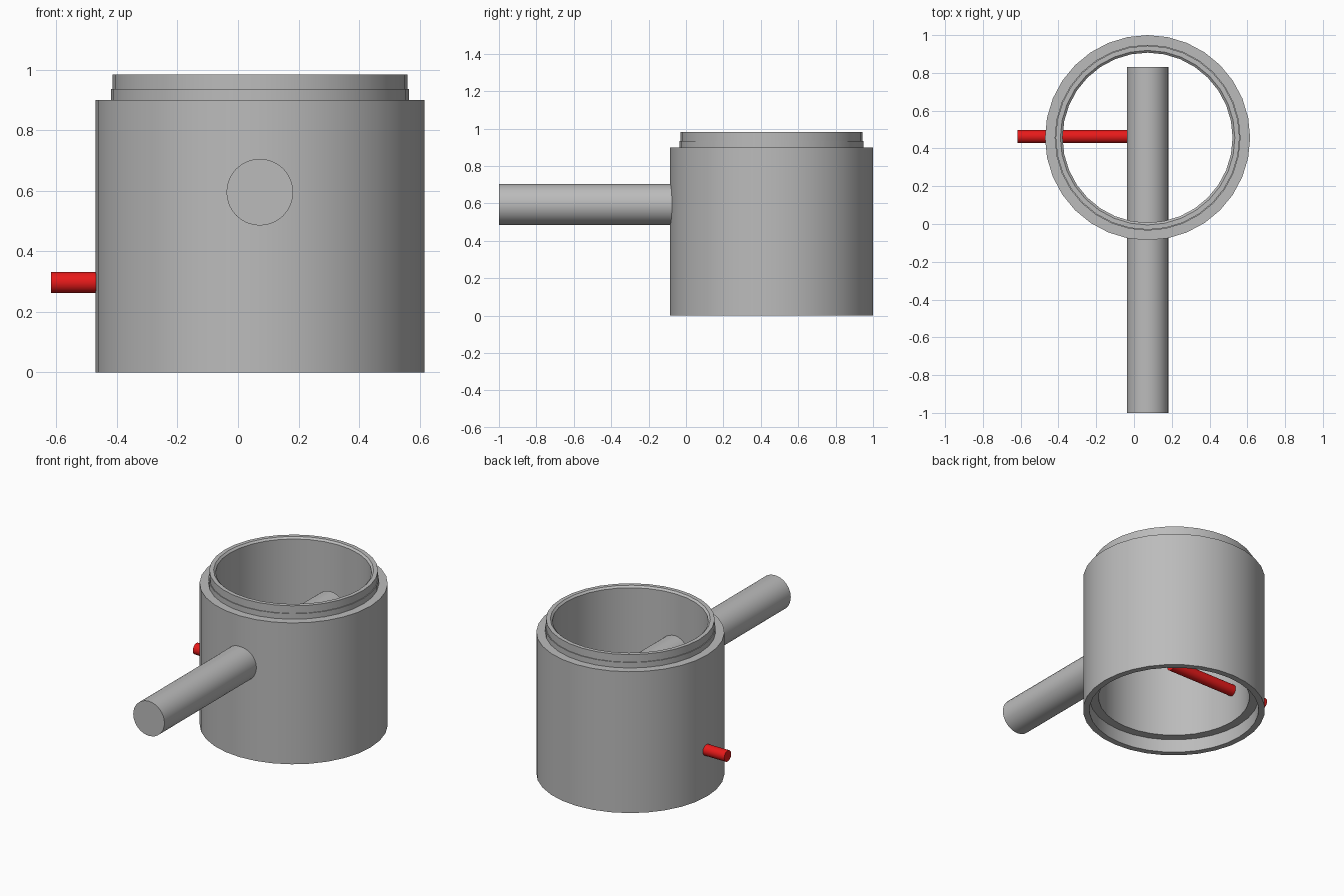
import bpy, math
from mathutils import Vector

cube = bpy.data.objects.get("Cube")
if cube:
    bpy.data.objects.remove(cube, do_unlink=True)

CENTRE = Vector((0.072, 0.457, 0))


def material(name, colour):
    m = bpy.data.materials.new(name)
    m.use_nodes = True
    m.diffuse_color = colour
    m.node_tree.nodes["Principled BSDF"].inputs["Base Color"].default_value = colour
    return m


def finish(ob, mat):
    ob.data.materials.append(mat)
    bpy.ops.object.select_all(action="DESELECT")
    ob.select_set(True)
    bpy.context.view_layer.objects.active = ob
    bpy.ops.object.shade_smooth_by_angle(angle=math.radians(30))


def lathe(name, profile, mat, sides=32):
    """Revolve a closed (radius, height) outline around the cup axis."""
    n = len(profile)
    verts = []
    for i in range(sides):
        a = math.tau * i / sides
        verts += [(r * math.cos(a), r * math.sin(a), z) for r, z in profile]
    faces = []
    for i in range(sides):
        j = (i + 1) % sides
        for k in range(n):
            l = (k + 1) % n
            faces.append((i * n + k, j * n + k, j * n + l, i * n + l))
    mesh = bpy.data.meshes.new(name)
    mesh.from_pydata(verts, [], faces)
    ob = bpy.data.objects.new(name, mesh)
    ob.location = CENTRE
    bpy.context.collection.objects.link(ob)
    finish(ob, mat)


def rod(name, start, end, radius, mat):
    """Solid capped cylinder between two points."""
    start, end = Vector(start), Vector(end)
    axis = end - start
    bpy.ops.mesh.primitive_cylinder_add(
        vertices=32, radius=radius, depth=axis.length, location=(start + end) / 2)
    ob = bpy.context.object
    ob.name = name
    ob.rotation_euler = axis.to_track_quat("Z", "Y").to_euler()
    finish(ob, mat)


grey = material("grey", (0.5, 0.5, 0.5, 1))
red = material("red", (0.8, 0.01, 0.01, 1))

# Open cup: stepped neck on top, matching wider socket underneath
lathe("cup_body", [
    (0.543, 0), (0.543, 0.9), (0.492, 0.9), (0.492, 0.935), (0.487, 0.935),
    (0.487, 0.983), (0.462, 0.983), (0.45, 0.972), (0.45, 0.085), (0.505, 0.085),
    (0.505, 0)], grey)

# Handle bar runs through the front wall into the cup
rod("handle_bar", (0.072, -1, 0.595), (0.072, 0.83, 0.595), 0.11, grey)

# Thin pin through the side wall
rod("side_pin", (-0.618, 0.463, 0.297), (0.1, 0.463, 0.297), 0.035, red)
